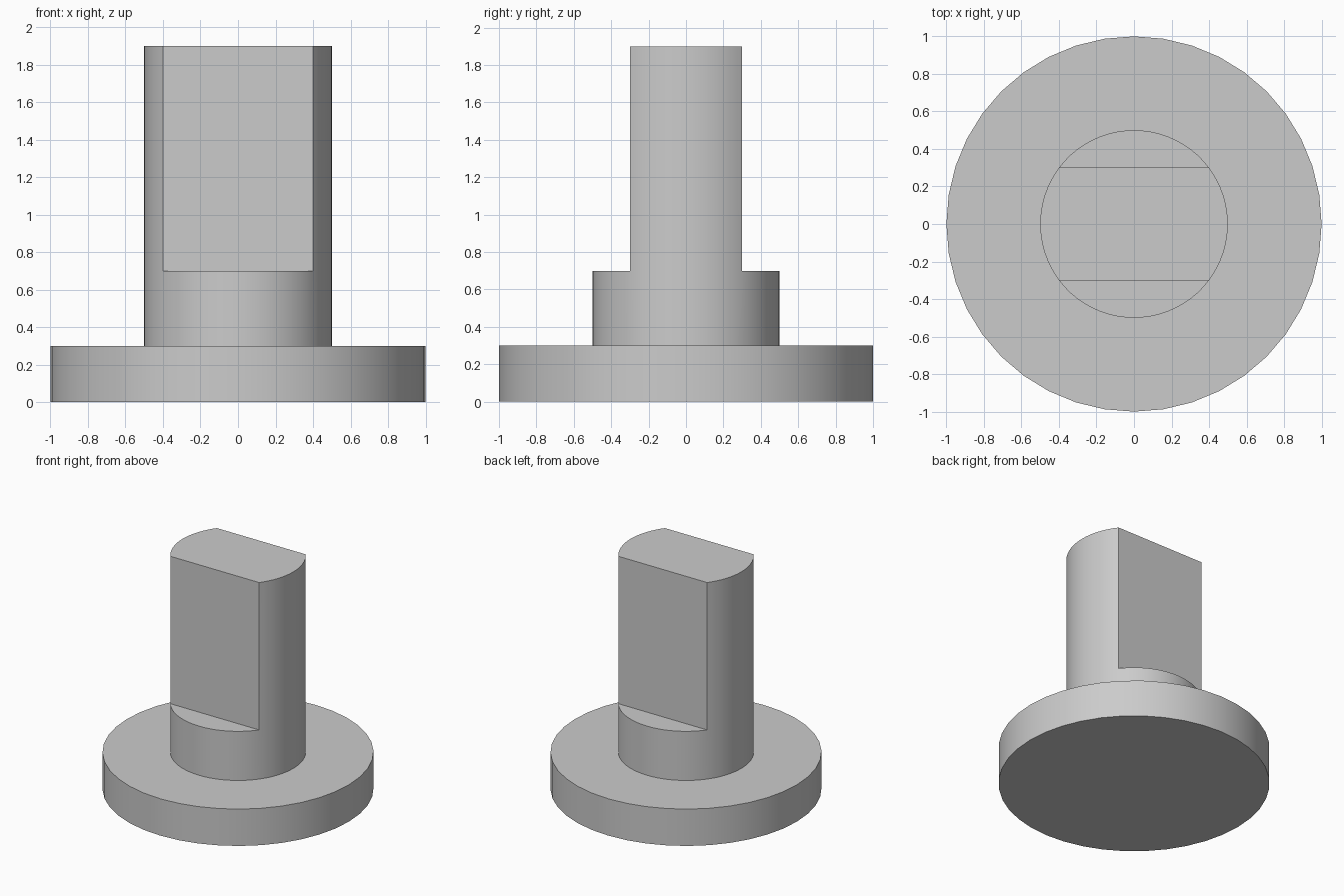
import bpy, bmesh
from math import sin, cos, atan2, pi, radians

cube = bpy.data.objects.get("Cube")
if cube:
    bpy.data.objects.remove(cube, do_unlink=True)

FLANGE_R, SHAFT_R, FLAT_Y = 1.0, 0.5, 0.3
FLANGE_Z, LEDGE_Z, TOP_Z = 0.3, 0.7, 1.9
CORNER = atan2(FLAT_Y, 0.4)      # angle where a flat meets the round side
SIDE, CAP = 16, 20               # segments in each side arc and each cut arc

bm = bmesh.new()


def ring(radius, z, angles):
    return [bm.verts.new((radius * cos(a), radius * sin(a), z)) for a in angles]


def wall(low, high, closed=True):
    n = len(low)
    for i in range(n if closed else n - 1):
        j = (i + 1) % n
        bm.faces.new((low[i], low[j], high[j], high[i]))


def arc(start, end, n):
    return [start + (end - start) * i / n for i in range(n)]


# Flange disc
disc = [2 * pi * i / 40 for i in range(40)]
base, rim = ring(FLANGE_R, 0, disc), ring(FLANGE_R, FLANGE_Z, disc)
wall(base, rim)
bm.faces.new(base[::-1])

# Round collar, starting at the right-hand corner of the side arc
half = arc(-CORNER, CORNER, SIDE) + arc(CORNER, pi - CORNER, CAP)
full = half + [a + pi for a in half]
foot, ledge = ring(SHAFT_R, FLANGE_Z, full), ring(SHAFT_R, LEDGE_Z, full)
wall(foot, ledge)

# Flange top around the collar
loops = [bm.edges.get((r[i - 1], r[i])) for r in (rim, foot) for i in range(len(r))]
bmesh.ops.bridge_loops(bm, edges=loops)

# Shaft with two opposite flats and a ledge below each
top = []
for k in (0, len(half)):
    side = ledge[k:k + SIDE + 1]
    upper = ring(SHAFT_R, TOP_Z, full[k:k + SIDE + 1])
    wall(side, upper, closed=False)
    top.append(upper)
    cut = [ledge[(k + SIDE + i) % len(full)] for i in range(CAP + 1)]
    bm.faces.new(cut)
for k, (a, b) in enumerate((top, top[::-1])):
    start = ledge[k * len(half) + SIDE]
    end = ledge[((k + 1) * len(half)) % len(full)]
    bm.faces.new((start, end, b[0], a[-1]))
bm.faces.new(top[0] + top[1])

bmesh.ops.recalc_face_normals(bm, faces=bm.faces)
mesh = bpy.data.meshes.new("flanged_shaft")
bm.to_mesh(mesh)
bm.free()
body = bpy.data.objects.new("flanged_shaft", mesh)
bpy.context.collection.objects.link(body)

# Plain grey
grey = bpy.data.materials.new("light_grey")
grey.use_nodes = True
colour = (0.6, 0.6, 0.6, 1)
grey.diffuse_color = colour
grey.node_tree.nodes["Principled BSDF"].inputs["Base Color"].default_value = colour
mesh.materials.append(grey)

# Smooth round walls, sharp corners
bpy.ops.object.select_all(action="DESELECT")
body.select_set(True)
bpy.context.view_layer.objects.active = body
bpy.ops.object.shade_smooth_by_angle(angle=radians(30))
